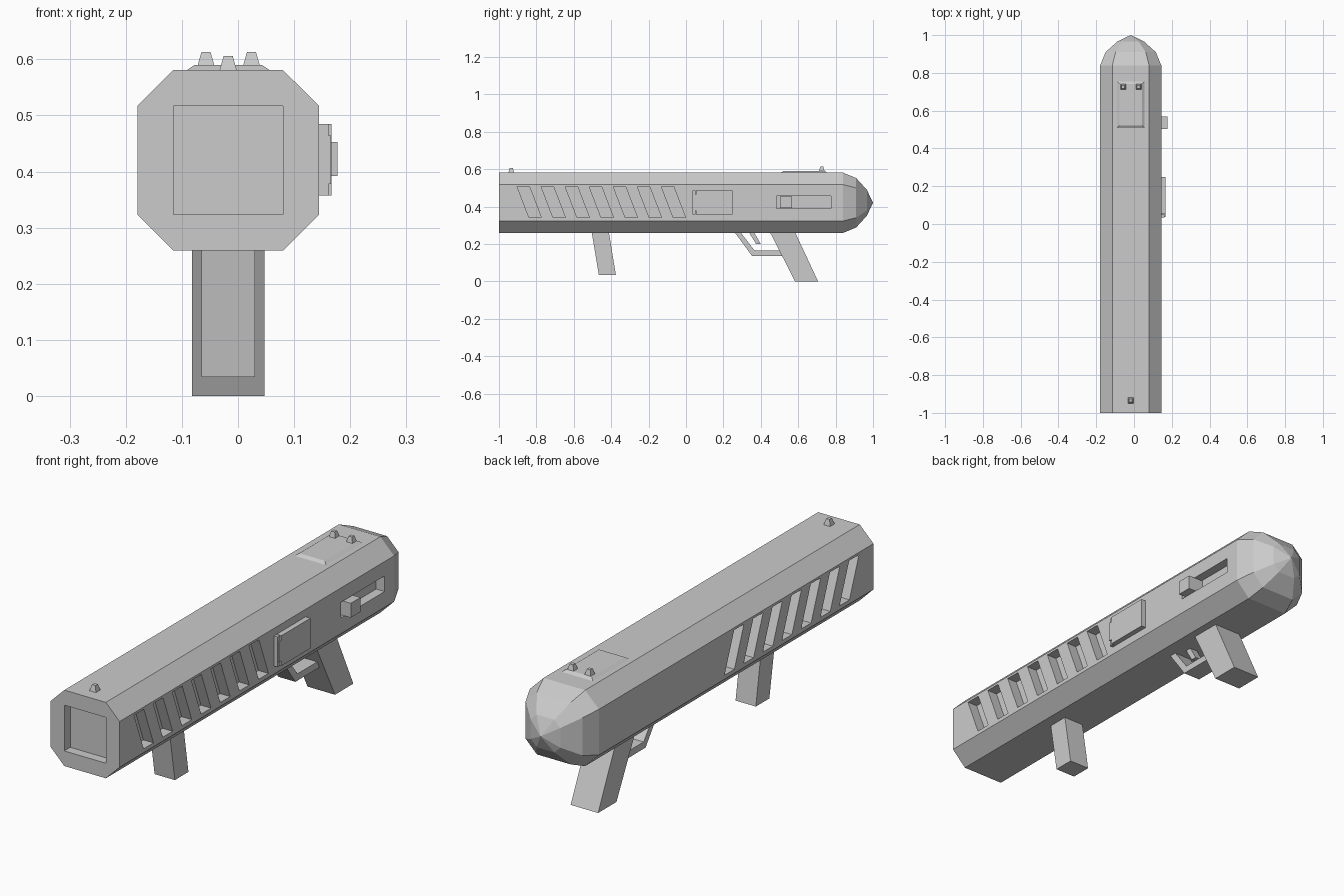
import bpy
import bmesh

if "Cube" in bpy.data.objects:
    bpy.data.objects.remove(bpy.data.objects["Cube"])

CX, CZ = -0.0175, 0.42  # axis of the tube


def make(name, build):
    bm = bmesh.new()
    build(bm)
    bmesh.ops.recalc_face_normals(bm, faces=bm.faces)
    me = bpy.data.meshes.new(name)
    bm.to_mesh(me)
    bm.free()
    ob = bpy.data.objects.new(name, me)
    bpy.context.collection.objects.link(ob)
    return ob


def loft(bm, rings):
    """Skin a list of equal-length rings and cap both ends."""
    rv = [[bm.verts.new(p) for p in r] for r in rings]
    n = len(rv[0])
    for a, b in zip(rv, rv[1:]):
        for i in range(n):
            j = (i + 1) % n
            bm.faces.new((a[i], a[j], b[j], b[i]))
    bm.faces.new(rv[0][::-1])
    bm.faces.new(rv[-1])
    return rv


def prism(bm, yz, x0, x1):
    """Extrude a side profile across x."""
    loft(bm, [[(x, y, z) for y, z in yz] for x in (x0, x1)])


def box(bm, x0, x1, y0, y1, z0, z1):
    prism(bm, [(y0, z0), (y1, z0), (y1, z1), (y0, z1)], x0, x1)


def taper(bm, cx, cy, hx, hy, z0, z1, inset):
    """Block whose top is inset on all four sides."""
    loft(bm, [[(cx + sx * (hx - d), cy + sy * (hy - d), z)
               for sx, sy in ((-1, -1), (1, -1), (1, 1), (-1, 1))]
              for z, d in ((z0, 0), (z1, inset))])


# Octagonal tube with faceted domed rear
OCT = [(-.0975, -.161), (.0975, -.161), (.162, -.097), (.162, .097),
       (.0975, .161), (-.0975, .161), (-.162, .097), (-.162, -.097)]


def tube(bm):
    steps = [(-1, 1), (.84, 1), (.91, .82), (.967, .43)]
    rings = [[(CX + x * s, y, CZ + z * s) for x, z in OCT] for y, s in steps]
    last = loft(bm, rings)[-1]
    cap = [f for f in bm.faces if set(f.verts) == set(last)]
    bmesh.ops.poke(bm, faces=cap)[  # pull the cap centre out to the tip
        "verts"][0].co = (CX, 1.0, CZ)


body = make("tube_body", tube)


# Muzzle recess, slanted vents on both sides, bolt slot
def cuts(bm):
    box(bm, CX - .0975, CX + .0975, -1.1, -.96, .323, .517)
    for i in range(7):
        y = -.903 + .1285 * i
        slot = [(y, .507), (y + .066, .507), (y + .13, .34), (y + .064, .34)]
        prism(bm, slot, CX + .115, CX + .2)
        prism(bm, slot, CX - .2, CX - .115)
    box(bm, .105, .2, .483, .776, .39, .456)


cutter = make("cutter", cuts)
cutter.hide_render = True
mod = body.modifiers.new("cut", 'BOOLEAN')
mod.operation = 'DIFFERENCE'
mod.solver = 'EXACT'
mod.object = cutter
bpy.context.view_layer.objects.active = body
bpy.ops.object.modifier_apply(modifier=mod.name)
bpy.data.objects.remove(cutter)

# Bolt handle
make("bolt_handle", lambda bm: box(bm, .10, .177, .503, .568, .392, .453))

# Side cover and its hinge strip
make("side_cover", lambda bm: box(bm, .14, .167, .053, .248, .357, .485))
make("cover_hinge", lambda bm: box(bm, .14, .161, .035, .05, .357, .485))
make("cover_latch", lambda bm: box(bm, .14, .166, .037, .053, .378, .464))

# Grips
make("front_grip", lambda bm: prism(
    bm, [(-.507, .28), (-.415, .28), (-.375, .034), (-.466, .034)], -.065, .03))
make("rear_grip", lambda bm: prism(
    bm, [(.44, .28), (.575, .28), (.706, 0), (.583, 0)], -.082, .047))

# Trigger guard and trigger
make("trigger_guard", lambda bm: prism(
    bm, [(.247, .28), (.353, .136), (.53, .136), (.515, .165),
         (.366, .165), (.278, .28)], CX - .04, CX + .04))
make("trigger", lambda bm: prism(
    bm, [(.325, .28), (.353, .28), (.40, .2), (.375, .2)], CX - .018, CX + .018))

# Sights
make("rear_sight_base", lambda bm: taper(bm, CX, .632, .078, .128, .578, .59, .018))
for side, x in (("left", -.057), ("right", .024)):
    make("rear_sight_" + side, lambda bm: taper(bm, x, .726, .016, .016, .585, .613, .008))
make("front_sight", lambda bm: taper(bm, CX, -.934, .016, .016, .578, .606, .008))
